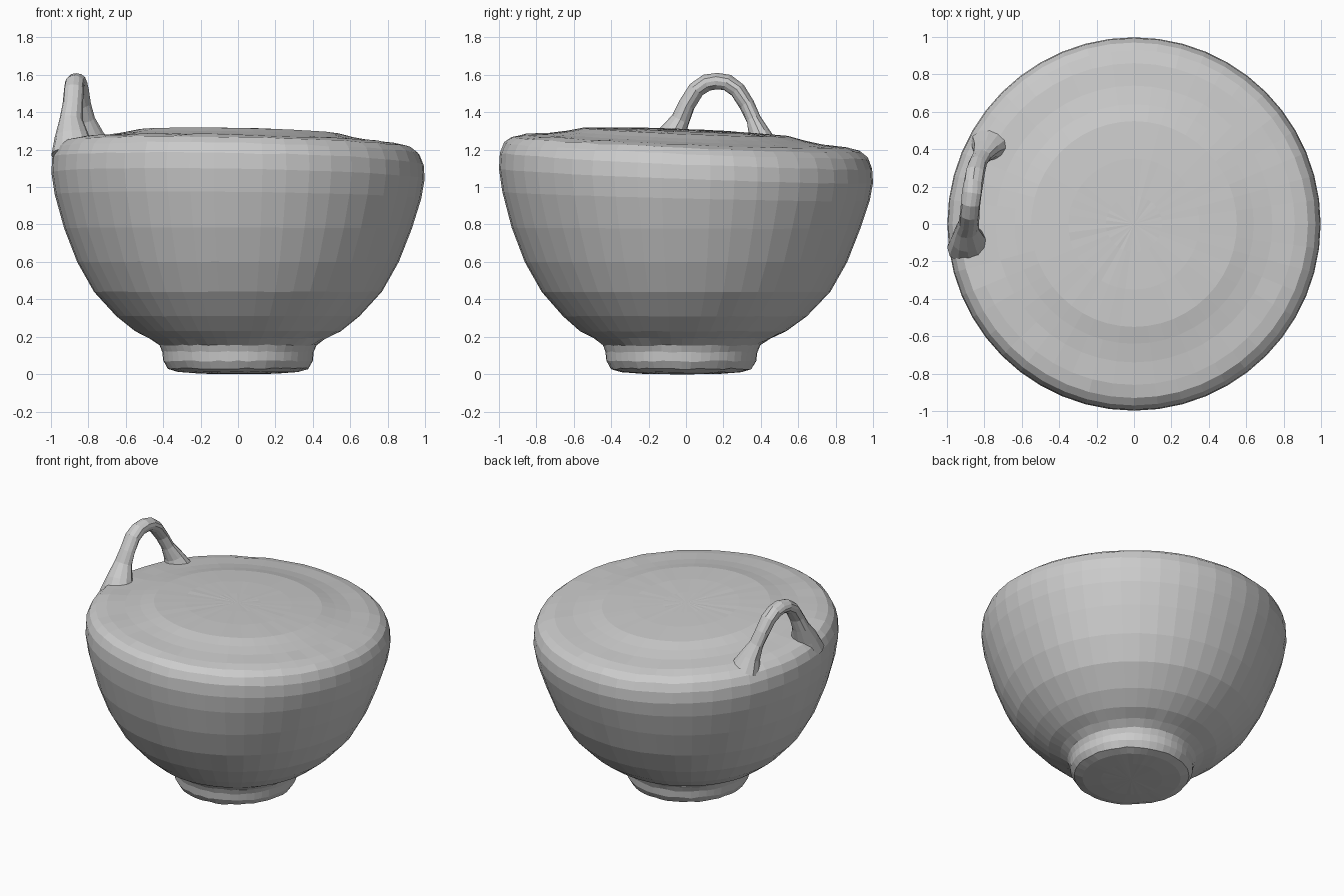
import bpy, bmesh, math, random
from mathutils import Vector

if "Cube" in bpy.data.objects:
    bpy.data.objects.remove(bpy.data.objects["Cube"])

random.seed(4)
SEGS = 48

# Lathe profile of the closed bowl: (radius, height), foot to crown
PROFILE = [(0.2, 0.003), (0.32, 0.012), (0.375, 0.03), (0.40, 0.07), (0.405, 0.12),
           (0.42, 0.155), (0.47, 0.19), (0.55, 0.23), (0.65, 0.31), (0.77, 0.44),
           (0.86, 0.60), (0.93, 0.78), (0.98, 0.95), (0.998, 1.06), (0.993, 1.14),
           (0.97, 1.195), (0.93, 1.228), (0.86, 1.244), (0.74, 1.255), (0.64, 1.272),
           (0.55, 1.293), (0.35, 1.302), (0.15, 1.304)]


def smoothstep(a, b, v):
    t = max(0.0, min(1.0, (v - a) / (b - a)))
    return t * t * (3 - 2 * t)


def loft(name, rings, caps):
    """Skin closed rings of points; caps are the end centre points."""
    bm = bmesh.new()
    loops = [[bm.verts.new(p) for p in ring] for ring in rings]
    n = len(loops[0])
    for lo, hi in zip(loops, loops[1:]):
        for i in range(n):
            j = (i + 1) % n
            bm.faces.new((lo[i], lo[j], hi[j], hi[i]))
    for loop, c in ((loops[0], caps[0]), (loops[-1], caps[1])):
        v = bm.verts.new(c)
        for i in range(n):
            bm.faces.new((v, loop[i], loop[(i + 1) % n]))
    bmesh.ops.recalc_face_normals(bm, faces=bm.faces)
    mesh = bpy.data.meshes.new(name)
    bm.to_mesh(mesh)
    bm.free()
    obj = bpy.data.objects.new(name, mesh)
    bpy.context.collection.objects.link(obj)
    return obj


# Bowl body: hand-made wobble, rim leaning down toward the back right
rings = []
for r, z in PROFILE:
    ring = []
    for i in range(SEGS):
        a = math.tau * i / SEGS
        x, y = r * math.cos(a), r * math.sin(a)
        lean = smoothstep(0.7, 1.15, z) * (-0.02 * x - 0.042 * y)
        rough = 0.004 if (z > 1.1 and r > 0.85) or 0.02 < z < 0.2 else 0.001
        y -= 0.025 * (1 - smoothstep(0.1, 0.4, z))
        ring.append((x, y, z + lean + random.uniform(-rough, rough)))
    rings.append(ring)
loft("bowl_body", rings, ((0, -0.025, 0), (0, 0, 1.304)))

# Loop handle on the left rim: x, y, z, radius, flaring into the rim
PATH = [(-0.88, -0.12, 1.18, 0.10), (-0.89, -0.08, 1.27, 0.075), (-0.895, -0.03, 1.36, 0.052),
        (-0.885, 0.005, 1.44, 0.045), (-0.88, 0.055, 1.52, 0.044), (-0.875, 0.11, 1.558, 0.044),
        (-0.865, 0.165, 1.566, 0.044), (-0.86, 0.22, 1.555, 0.044), (-0.85, 0.275, 1.515, 0.042),
        (-0.835, 0.325, 1.44, 0.040), (-0.815, 0.36, 1.36, 0.040), (-0.79, 0.395, 1.28, 0.058),
        (-0.77, 0.42, 1.19, 0.09)]
points = [Vector(p[:3]) for p in PATH]
rings = []
for k, p in enumerate(points):
    tangent = (points[min(k + 1, len(points) - 1)] - points[max(k - 1, 0)]).normalized()
    side = (Vector((1, 0, 0)) - tangent * tangent.x).normalized()
    up = tangent.cross(side)
    r = PATH[k][3]
    ring = []
    for i in range(12):
        a = math.tau * i / 12
        rr = r + random.uniform(-0.003, 0.003)
        ring.append(p + side * (1.2 * rr * math.cos(a)) + up * (rr * math.sin(a)))
    rings.append(ring)
loft("handle", rings, (points[0], points[-1]))
